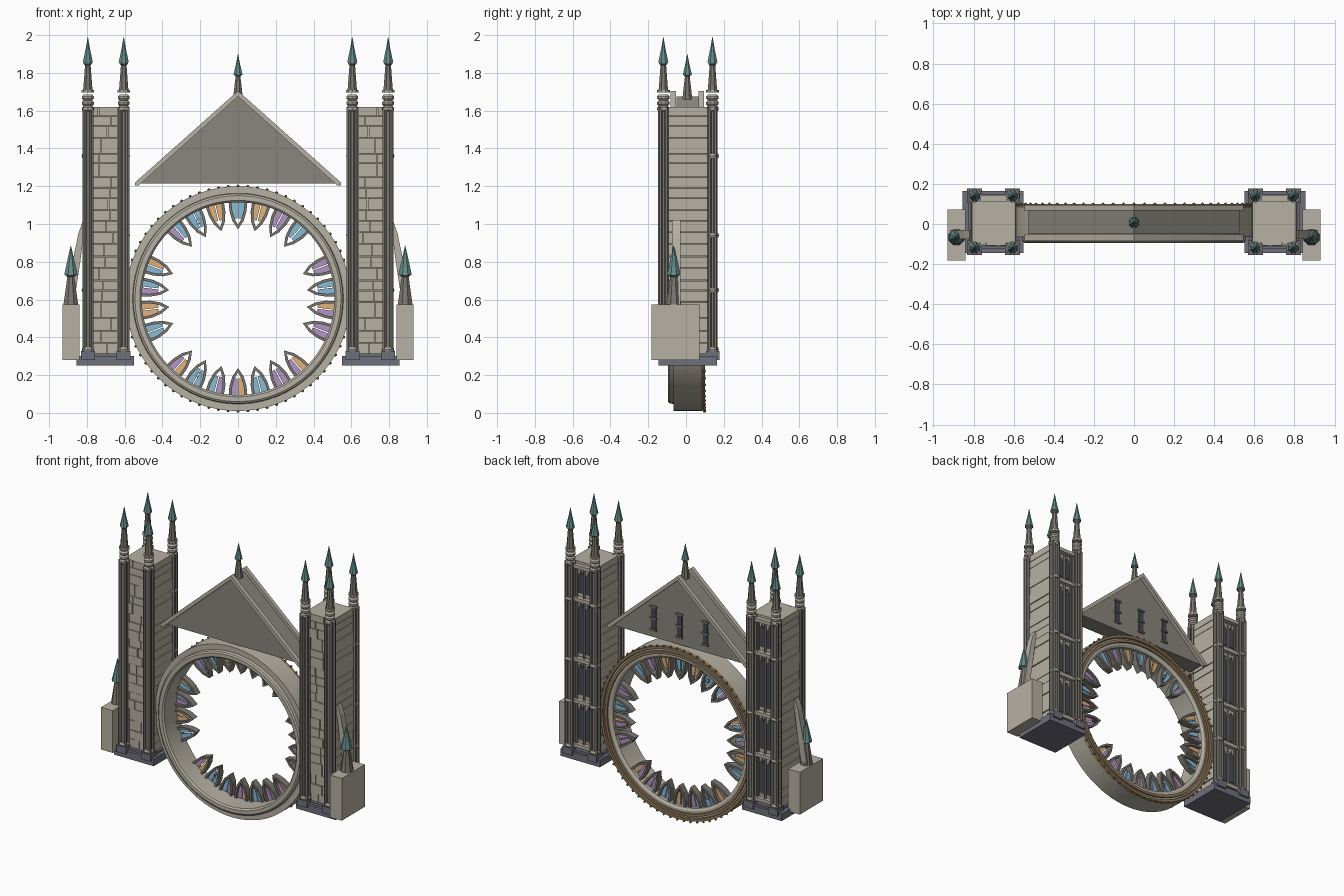
import bpy, bmesh, math, random
from mathutils import Matrix, Vector

if "Cube" in bpy.data.objects:
    bpy.data.objects.remove(bpy.data.objects["Cube"])

random.seed(4)
COLORS = {'stone': (0.47, 0.44, 0.37), 'trim': (0.2, 0.19, 0.165), 'roof': (0.25, 0.24, 0.2),
          'slate': (0.16, 0.16, 0.2), 'teal': (0.13, 0.27, 0.25), 'brown': (0.28, 0.19, 0.1),
          'dark': (0.06, 0.065, 0.08), 'blue': (0.25, 0.5, 0.68), 'orange': (0.75, 0.45, 0.2),
          'purple': (0.45, 0.3, 0.55)}
MATS = {}
for n, c in COLORS.items():
    MATS[n] = bpy.data.materials.new(n)
    MATS[n].diffuse_color = (*c, 1)
TO_Y = Matrix.Translation((0, 0, 0.605)) @ Matrix.Rotation(-math.pi / 2, 4, 'X')


def finish(bm, name, mat, mirror=False, smooth=False):
    bmesh.ops.recalc_face_normals(bm, faces=bm.faces)
    me = bpy.data.meshes.new(name)
    bm.to_mesh(me)
    bm.free()
    ob = bpy.data.objects.new(name, me)
    bpy.context.collection.objects.link(ob)
    me.materials.append(MATS[mat])
    if mirror:
        ob.modifiers.new('mirror', 'MIRROR')
    if smooth:
        bpy.ops.object.select_all(action='DESELECT')
        ob.select_set(True)
        bpy.context.view_layer.objects.active = ob
        bpy.ops.object.shade_smooth_by_angle(angle=math.radians(30))
    return ob


def box(bm, x0, x1, y0, y1, z0, z1, m=Matrix()):
    s = Matrix.Diagonal((x1 - x0, y1 - y0, z1 - z0, 1))
    t = Matrix.Translation(((x0 + x1) / 2, (y0 + y1) / 2, (z0 + z1) / 2))
    bmesh.ops.create_cube(bm, size=1, matrix=m @ t @ s)


def lathe(bm, prof, m=Matrix(), n=8, closed=False):
    rows = [[bm.verts.new(m @ Vector((r * math.cos(2 * math.pi * (i + .5) / n),
                                      r * math.sin(2 * math.pi * (i + .5) / n), h)))
             for i in range(n)] for r, h in prof]
    pairs = list(zip(rows, rows[1:])) + ([(rows[-1], rows[0])] if closed else [])
    for a, b in pairs:
        for i in range(n):
            j = (i + 1) % n
            bm.faces.new((a[i], a[j], b[j], b[i]))
    if not closed:
        bm.faces.new(rows[0])
        bm.faces.new(rows[-1])


def prism(bm, pts, y0, y1, m=Matrix()):
    a = [bm.verts.new(m @ Vector((x, y0, z))) for x, z in pts]
    b = [bm.verts.new(m @ Vector((x, y1, z))) for x, z in pts]
    bm.faces.new(a)
    bm.faces.new(b)
    for i in range(len(pts)):
        j = (i + 1) % len(pts)
        bm.faces.new((a[i], a[j], b[j], b[i]))


CORNERS = [(x, y) for x in (0.605, 0.795) for y in (-0.12, 0.14)]
at = lambda x, y: Matrix.Translation((x, y, 0))

# tower base with a plinth below each corner shaft
bm = bmesh.new()
box(bm, 0.55, 0.855, -0.145, 0.165, 0.25, 0.30)
box(bm, 0.575, 0.825, -0.125, 0.15, 0.30, 0.315)
for x, y in CORNERS:
    box(bm, x - .037, x + .037, y - .035, y + .038, 0.28, 0.328)
finish(bm, 'tower_base', 'slate', True)

# tower body: irregular courses, with staggered face blocks on the front
bm, courses = bmesh.new(), bmesh.new()
box(bm, 0.6, 0.8, -0.09, 0.112, 0.3, 1.61)
finish(bm, 'tower_core', 'roof', True)
bm = bmesh.new()
z = 0.315
while z < 1.6:
    h = min(random.uniform(0.05, 0.085), 1.622 - z)
    d = random.uniform(0, 0.007)
    box(courses, 0.592 - d, 0.808 + d, -0.095, 0.115, z, z + h - .003)
    cut = 0.70 + random.uniform(-0.04, 0.04)
    for x0, x1 in ((0.637, cut - .002), (cut + .002, 0.765)):
        box(bm, x0, x1, -0.103 - random.uniform(0, .01), -0.09, z, z + h - .003)
    z += h
finish(courses, 'tower_courses', 'stone', True)
finish(bm, 'tower_front_blocks', 'stone', True)

# clustered corner shafts
bm, caps, spires, tips = (bmesh.new() for _ in range(4))
for x, y in CORNERS:
    lathe(bm, [(.02, .32), (.02, 1.62)], at(x, y))
    for sx in (-1, 1):
        for sy in (-1, 1):
            lathe(bm, [(.011, .32), (.011, 1.62)], at(x + sx * .02, y + sy * .016), 6)
    # capital rings and disc
    lathe(caps, [(.03, .325), (.034, .335), (.028, .35)], at(x, y), 10)
    for zc in (1.61, 1.64, 1.67):
        lathe(caps, [(.024, zc - .015), (.033, zc - .006), (.033, zc + .006), (.024, zc + .015)], at(x, y), 10)
    lathe(caps, [(.034, 1.695), (.034, 1.71)], at(x, y), 10)
    # pinnacles
    lathe(spires, [(.028, 1.70), (.025, 1.73), (.016, 1.84), (.024, 1.848), (.024, 1.856)], at(x, y))
    lathe(tips, [(.029, 1.855), (.012, 1.93), (.001, 1.99)], at(x, y))
    if y > 0:  # shaft rings on the back
        for zc in (0.65, 0.94, 1.36):
            lathe(caps, [(.03, zc - .012), (.035, zc), (.03, zc + .012)], at(x, y), 10)
# side buttress pinnacle
lathe(spires, [(.042, .575), (.038, .60), (.02, .72), (.03, .728), (.03, .735)], at(.885, -.065))
lathe(tips, [(.038, .73), (.017, .82), (.001, .885)], at(.885, -.065))
finish(bm, 'corner_shafts', 'trim', True)
finish(caps, 'shaft_capitals', 'stone', True)

# windows on the back of the towers
win, bars, bands = bmesh.new(), bmesh.new(), bmesh.new()
levels = (0.34, 0.65, 0.94, 1.36, 1.59)
for z0, z1 in zip(levels, levels[1:]):
    for c in (0.67, 0.73):
        prism(win, [(c - .022, z0 + .04), (c + .022, z0 + .04), (c + .022, z1 - .07),
                    (c, z1 - .03), (c - .022, z1 - .07)], 0.11, 0.121)
    for c in (0.643, 0.70, 0.757):
        lathe(bars, [(.008, z0), (.008, z1)], at(c, .123), 6)
for zc in levels:
    box(bands, 0.61, 0.79, 0.11, 0.145, zc - .012, zc + .012)
finish(win, 'tower_windows', 'dark', True)
finish(bars, 'window_mullions', 'trim', True)
finish(bands, 'window_bands', 'stone', True)

# side buttress block and flyer
bm = bmesh.new()
box(bm, 0.84, 0.93, -0.183, 0.072, 0.28, 0.575)
finish(bm, 'buttress_block', 'stone', True)
bm = bmesh.new()
prism(bm, [(0.915, .57), (0.87, .57), (0.835, .80), (0.81, 1.0), (0.82, 1.02), (0.845, .95), (0.88, .78)],
      -0.075, -0.03)
finish(bm, 'flying_buttress', 'stone', True)

# great wheel drum
bm = bmesh.new()
lathe(bm, [(.545, -.095), (.555, -.088), (.558, -.065), (.595, -.065), (.595, .08), (.57, .08), (.57, .09),
           (.525, .09), (.51, .08), (.51, -.085), (.52, -.095)], TO_Y, 96, True)
finish(bm, 'wheel_drum', 'stone', smooth=True)
bm = bmesh.new()
for r in (.583, .55):
    lathe(bm, [(r - .012, .078), (r - .009, .1), (r + .009, .1), (r + .012, .078)], TO_Y, 96, True)
finish(bm, 'wheel_back_rings', 'brown', smooth=True)
bm = bmesh.new()
for i in range(72):
    m = TO_Y @ Matrix.Rotation(i * math.pi / 36, 4, 'Z') @ Matrix.Translation((.596, 0, .098))
    bmesh.ops.create_icosphere(bm, subdivisions=1, radius=.009, matrix=m)
finish(bm, 'wheel_beads', 'brown')

# inward lancets with split coloured glass
half = [(.05, -.005), (.045, .05), (.03, .10), (0, .145)]
outer = half + [(-x, v) for x, v in half[-2::-1]]
inner = [(x * .7, v * .84) for x, v in outer]
frames = bmesh.new()
glass = {c: bmesh.new() for c in ('blue', 'orange', 'purple')}
names = list(glass)
for k in range(26):
    if k in (4, 9, 17, 22):
        continue
    m = Matrix.Translation((0, 0, .605)) @ Matrix.Rotation(k * math.tau / 26, 4, 'Y') @ \
        Matrix.Translation((0, 0, .512)) @ Matrix.Diagonal((1, 1, -1, 1))
    for i in range(len(outer) - 1):
        prism(frames, [outer[i], outer[i + 1], inner[i + 1], inner[i]], .03, .075, m)
    c = k % 3
    for s, col in ((-1, names[c]), (1, names[(c + random.choice((0, 1))) % 3])):
        prism(glass[col], [(s * .003, 0), (s * .036, 0), (s * .032, .05), (s * .018, .088), (s * .003, .088)],
              .048, .056, m)
finish(frames, 'lancet_frames', 'trim')
for c, b in glass.items():
    finish(b, 'lancet_glass_' + c, c)
# two small rosettes on the left
bm = bmesh.new()
for zc in (0.2, 1.015):
    m = Matrix.Translation((-.205, 0, zc - .605)) @ TO_Y
    lathe(bm, [(.012, .045), (.016, .045), (.016, .06), (.012, .06)], m, 16, True)
finish(bm, 'small_rosettes', 'trim')

# gable roof, copings, slit windows and finial
bm = bmesh.new()
prism(bm, [(-.525, 1.215), (.525, 1.215), (0, 1.675)], -.05, .067)
finish(bm, 'gable', 'roof')
bm = bmesh.new()
for y0, y1 in ((-.083, -.053), (.067, .095)):
    prism(bm, [(.545, 1.205), (.545, 1.22), (0, 1.705), (-.545, 1.22), (-.545, 1.205), (-.525, 1.205),
               (0, 1.675), (.525, 1.205)], y0, y1)
finish(bm, 'gable_coping', 'stone')
bm, sills = bmesh.new(), bmesh.new()
for x in (-.2, 0, .2):
    box(bm, x - .018, x + .018, .06, .073, 1.27, 1.43)
    for zc in (1.27, 1.35, 1.43):
        box(sills, x - .025, x + .025, .06, .08, zc - .006, zc + .006)
finish(bm, 'gable_slits', 'dark')
finish(sills, 'gable_slit_sills', 'trim')
lathe(spires, [(.028, 1.66), (.024, 1.70), (.014, 1.78), (.02, 1.788), (.02, 1.795)], at(0, .007))
lathe(tips, [(.026, 1.79), (.011, 1.85), (.001, 1.9)], at(0, .007))
# the central finial must not be doubled, so mirror only the side ones
for b, name, mat in ((spires, 'pinnacle_shafts', 'trim'), (tips, 'pinnacle_tips', 'teal')):
    geo = [f for f in b.faces if f.calc_center_median().x > .3]
    dup = bmesh.ops.duplicate(b, geom=geo)['geom']
    bmesh.ops.scale(b, vec=(-1, 1, 1), verts=[v for v in dup if isinstance(v, bmesh.types.BMVert)])
    finish(b, name, mat)

for m in bpy.data.materials:
    if m.users and not m.is_grease_pencil:
        m.use_nodes = True
        m.node_tree.nodes["Principled BSDF"].inputs["Base Color"].default_value = m.diffuse_color
